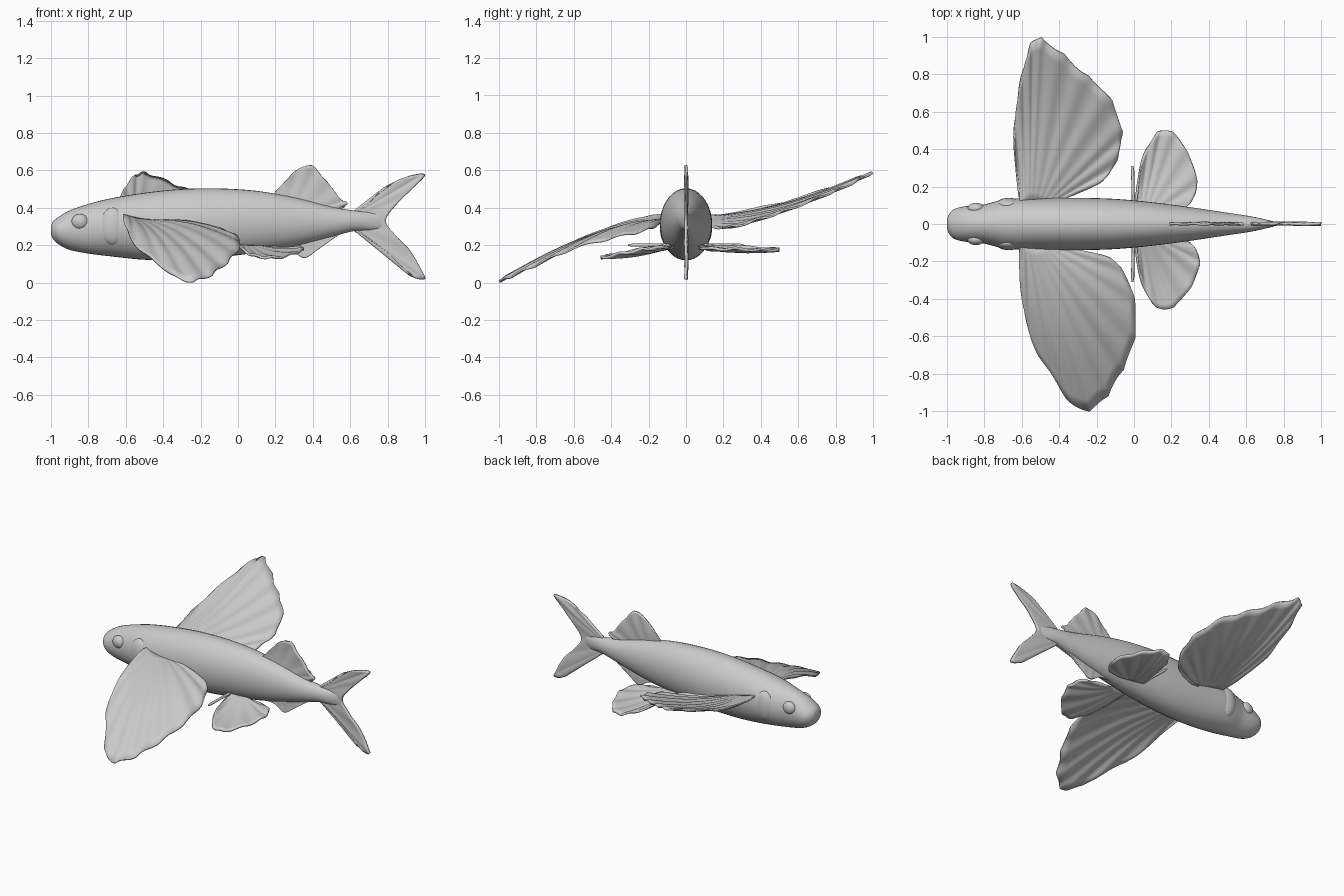
import bpy, bmesh, math
from mathutils import Vector

if "Cube" in bpy.data.objects:
    bpy.data.objects.remove(bpy.data.objects["Cube"], do_unlink=True)

# Single plain material
grey = bpy.data.materials.new("plain grey")
grey.use_nodes = True
colour = (0.6, 0.6, 0.6, 1)
grey.diffuse_color = colour
grey.node_tree.nodes["Principled BSDF"].inputs["Base Color"].default_value = colour


def sample(points, t):
    """Smooth curve through points, with t from 0 to 1."""
    last = len(points) - 1
    f = min(max(t, 0), 1) * last
    i = min(int(f), last - 1)
    u = f - i
    p = [Vector(points[min(max(i + k, 0), last)]) for k in (-1, 0, 1, 2)]
    return 0.5 * (2 * p[1] + (p[2] - p[0]) * u
                  + (2 * p[0] - 5 * p[1] + 4 * p[2] - p[3]) * u * u
                  + (3 * p[1] - p[0] - 3 * p[2] + p[3]) * u ** 3)


def finish(name, bm, angle=60):
    bmesh.ops.recalc_face_normals(bm, faces=bm.faces)
    mesh = bpy.data.meshes.new(name)
    bm.to_mesh(mesh)
    bm.free()
    mesh.materials.append(grey)
    obj = bpy.data.objects.new(name, mesh)
    bpy.context.collection.objects.link(obj)
    bpy.ops.object.select_all(action='DESELECT')
    obj.select_set(True)
    bpy.context.view_layer.objects.active = obj
    bpy.ops.object.shade_smooth_by_angle(angle=math.radians(angle))
    return obj


def loft(name, rings):
    """Skin closed rings of points and cap both ends."""
    bm = bmesh.new()
    rows = [[bm.verts.new(p) for p in ring] for ring in rings]
    n = len(rows[0])
    for a, b in zip(rows, rows[1:]):
        for j in range(n):
            k = (j + 1) % n
            bm.faces.new((a[j], a[k], b[k], b[j]))
    bm.faces.new(rows[0])
    bm.faces.new(rows[-1])
    return finish(name, bm)


def fin(name, root, rim, bend, rays=9, ripple=0.006, notch=0.0, thick=0.01):
    """Ribbed fan from a root line to a rim curve; bend is the camber vector."""
    cols, steps = 110, 14
    start, end = Vector(root[0]), Vector(root[1])
    bend = Vector(bend)
    normal = bend.normalized()
    bm = bmesh.new()
    grid = []
    for i in range(cols + 1):
        t = i / cols
        a, b = start.lerp(end, t), sample(rim, t)
        b = a + (b - a) * (1 - notch * abs(math.sin(t * rays * math.pi)))
        length = (b - a).length
        row = []
        for j in range(steps + 1):
            s = j / steps
            wave = ripple * math.sin(t * rays * 2 * math.pi) * s * min(1, length * 3)
            row.append(bm.verts.new(a.lerp(b, s) + normal * wave
                                    + bend * math.sin(math.pi * s) * length))
        grid.append(row)
    for a, b in zip(grid, grid[1:]):
        for j in range(steps):
            bm.faces.new((a[j], b[j], b[j + 1], a[j + 1]))
    obj = finish(name, bm)
    solid = obj.modifiers.new("thickness", 'SOLIDIFY')
    solid.thickness = thick
    solid.offset = 0
    return obj


# Body stations: x, top, bottom, half width
stations = [(-1, .30, .26, .02), (-.99, .325, .235, .05), (-.96, .35, .205, .08),
            (-.9, .385, .175, .095), (-.8, .42, .155, .105), (-.68, .45, .14, .133),
            (-.5, .48, .122, .138), (-.3, .5, .12, .14), (-.1, .503, .135, .134),
            (.1, .49, .16, .116), (.3, .455, .195, .09), (.5, .405, .245, .06),
            (.62, .385, .275, .042), (.7, .375, .28, .025), (.78, .36, .29, .005)]
rings = []
for i in range(85):
    x, top, low, half = sample([Vector(s) for s in stations], i / 84)
    angles = [k * math.tau / 36 for k in range(36)]
    rings.append([(x, half * math.cos(a), (top + low) / 2 + (top - low) / 2 * math.sin(a))
                  for a in angles])
loft("body", rings)

# Eyes and gill covers
for side, label in ((1, "left"), (-1, "right")):
    tilt = side * 0.12
    for part, pos, size in (("eye", (-.845, .083, .325), (.045, .03, .042)),
                            ("gill_cover", (-.67, .10, .3), (.07, .04, .1))):
        bm = bmesh.new()
        bmesh.ops.create_uvsphere(bm, u_segments=24, v_segments=14, radius=1)
        bmesh.ops.scale(bm, vec=size, verts=bm.verts)
        bmesh.ops.translate(bm, vec=(pos[0], side * pos[1], pos[2]), verts=bm.verts)
        finish(label + "_" + part, bm)

# Wing-like pectoral fins, raised on the left and lowered on the right
fin("left_pectoral_fin", [(-.61, .11, .36), (-.42, .11, .31)],
    [(-.615, .16, .36), (-.642, .45, .41), (-.62, .7, .48), (-.575, .9, .55),
     (-.53, 1, .585), (-.47, .985, .58), (-.36, .9, .535), (-.25, .8, .49),
     (-.14, .7, .45), (-.07, .55, .39), (-.065, .43, .35), (-.11, .3, .31),
     (-.2, .21, .295), (-.4, .15, .30)], (0, 0, -.045), 11, notch=.02)
fin("right_pectoral_fin", [(-.61, -.11, .36), (-.42, -.11, .32)],
    [(-.615, -.16, .36), (-.605, -.35, .31), (-.55, -.62, .2), (-.43, -.83, .1),
     (-.31, -.99, .015), (-.21, -.99, .01), (-.13, -.91, .045), (-.06, -.79, .1),
     (0, -.65, .165), (.015, -.47, .22), (-.02, -.32, .255), (-.1, -.2, .285),
     (-.22, -.16, .3), (-.4, -.15, .32)], (0, 0, .055), 11, notch=.02)

# Pelvic fins
fin("left_pelvic_fin", [(.01, .07, .2), (.14, .07, .19)],
    [(.01, .13, .2), (.04, .33, .19), (.1, .46, .18), (.155, .505, .175),
     (.22, .485, .175), (.28, .4, .175), (.33, .28, .18), (.335, .18, .18),
     (.28, .09, .185), (.18, .075, .19)], (0, 0, -.04), 7, .005, .015, .014)
fin("right_pelvic_fin", [(.01, -.07, .2), (.14, -.07, .19)],
    [(.01, -.13, .2), (.03, -.27, .175), (.08, -.4, .145), (.15, -.46, .135),
     (.22, -.44, .135), (.3, -.35, .155), (.345, -.25, .175), (.35, -.18, .185),
     (.3, -.1, .19), (.18, -.08, .19)], (0, 0, -.04), 7, .005, .015, .014)

# Thin free ray in front of each pelvic fin
for side, label in ((1, "left"), (-1, "right")):
    loft(label + "_pelvic_ray",
         [[(-.002 - .006 * s + r * math.cos(a), side * (.06 + .25 * s), .2 + r * math.sin(a))
           for a in [k * math.tau / 10 for k in range(10)]]
          for s, r in ((0, .01), (.5, .008), (.9, .009), (1, .004))])

# Upright fins on the midline
fin("dorsal_fin", [(.2, 0, .45), (.52, 0, .37)],
    [(.19, 0, .475), (.26, 0, .55), (.33, 0, .613), (.4, 0, .625), (.45, 0, .57),
     (.51, 0, .5), (.55, 0, .445), (.585, 0, .43), (.575, 0, .412), (.54, 0, .395)],
    (0, .02, 0), 6, .005, .015, .014)
fin("anal_fin", [(.2, 0, .2), (.52, 0, .27)],
    [(.2, 0, .178), (.28, 0, .17), (.33, 0, .14), (.365, 0, .132), (.42, 0, .17),
     (.49, 0, .22), (.55, 0, .262)], (0, .02, 0), 5, .004, .015, .012)
fin("tail_fin", [(.6, 0, .37), (.6, 0, .29)],
    [(.64, 0, .38), (.7, 0, .425), (.78, 0, .5), (.87, 0, .555), (.97, 0, .58),
     (.997, 0, .57), (.92, 0, .49), (.84, 0, .41), (.79, 0, .33), (.84, 0, .255),
     (.92, 0, .17), (.985, 0, .06), (.997, 0, .018), (.93, 0, .035), (.82, 0, .14),
     (.72, 0, .225), (.64, 0, .28)], (0, .01, 0), 8, .002, 0, .016)
